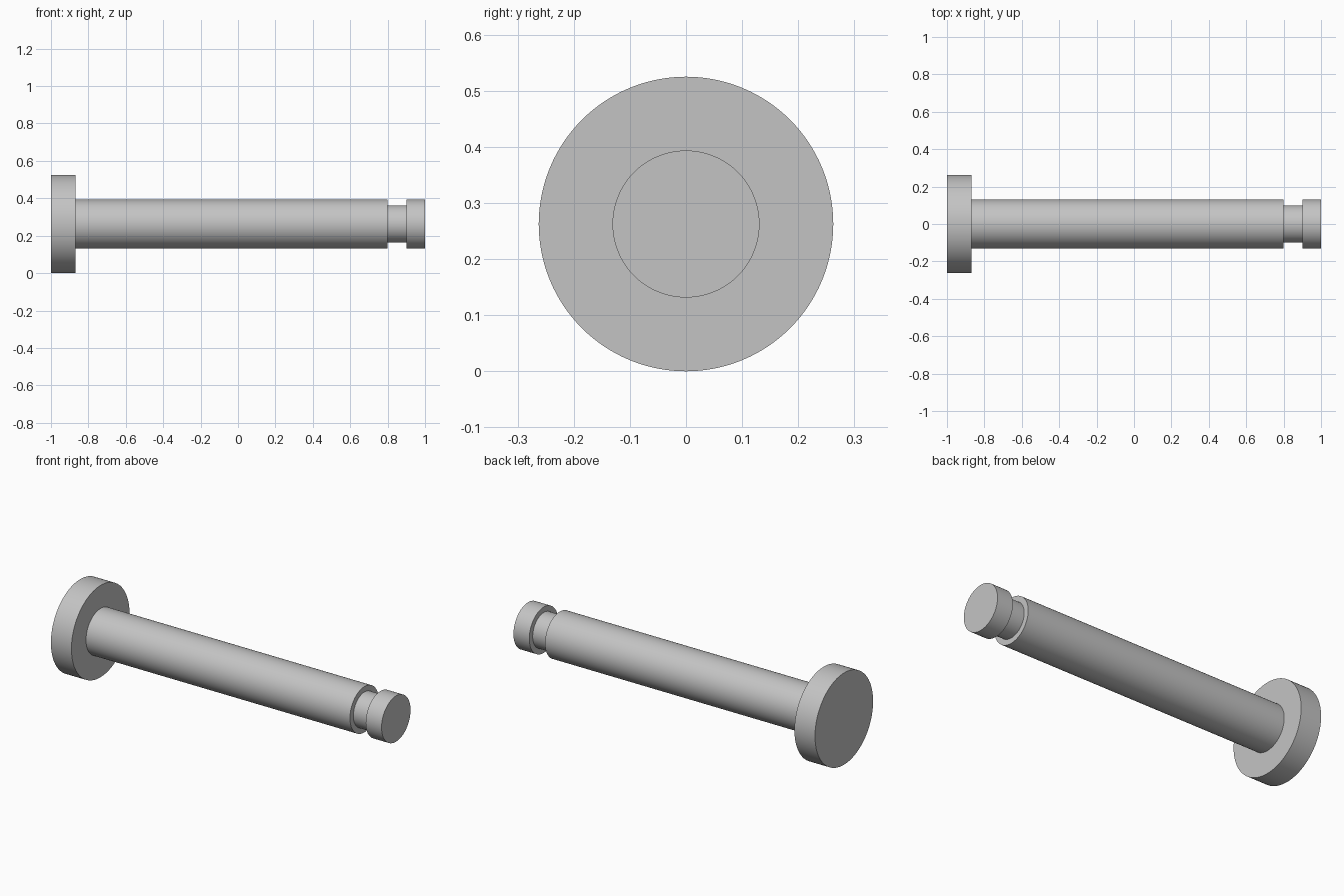
import bpy
import bmesh
from math import radians, tau
from mathutils import Vector

if "Cube" in bpy.data.objects:
    bpy.data.objects.remove(bpy.data.objects["Cube"], do_unlink=True)

HEAD_R, SHAFT_R, GROOVE_R = 0.2625, 0.131, 0.1
HEAD_X, GROOVE_START, GROOVE_END = -0.87, 0.8, 0.9

# Plain steel
steel = bpy.data.materials.new("light_grey_steel")
steel.use_nodes = True
color = (0.55, 0.55, 0.55, 1)
steel.diffuse_color = color
steel.node_tree.nodes["Principled BSDF"].inputs["Base Color"].default_value = color


def lathe(name, profile, steps=128):
    """Turn an (x, radius) profile around the x axis."""
    bm = bmesh.new()
    verts = [bm.verts.new((x, 0, r)) for x, r in profile]
    edges = [bm.edges.new(pair) for pair in zip(verts, verts[1:])]
    bmesh.ops.spin(bm, geom=verts + edges, cent=Vector(), axis=(1, 0, 0),
                   angle=tau, steps=steps, use_merge=True)
    bmesh.ops.remove_doubles(bm, verts=bm.verts, dist=0.0001)
    bmesh.ops.recalc_face_normals(bm, faces=bm.faces)
    mesh = bpy.data.meshes.new(name)
    bm.to_mesh(mesh)
    bm.free()
    mesh.materials.append(steel)
    obj = bpy.data.objects.new(name, mesh)
    bpy.context.collection.objects.link(obj)
    obj.location.z = HEAD_R
    bpy.ops.object.select_all(action="DESELECT")
    obj.select_set(True)
    bpy.context.view_layer.objects.active = obj
    bpy.ops.object.shade_smooth_by_angle(angle=radians(30))
    return obj


# Flanged pin: wide head, long shaft, retaining groove and end collar
lathe("clevis_pin", [
    (-1, 0), (-1, HEAD_R), (HEAD_X, HEAD_R),
    (HEAD_X, SHAFT_R), (GROOVE_START, SHAFT_R),
    (GROOVE_START, GROOVE_R), (GROOVE_END, GROOVE_R),
    (GROOVE_END, SHAFT_R), (1, SHAFT_R), (1, 0),
])
